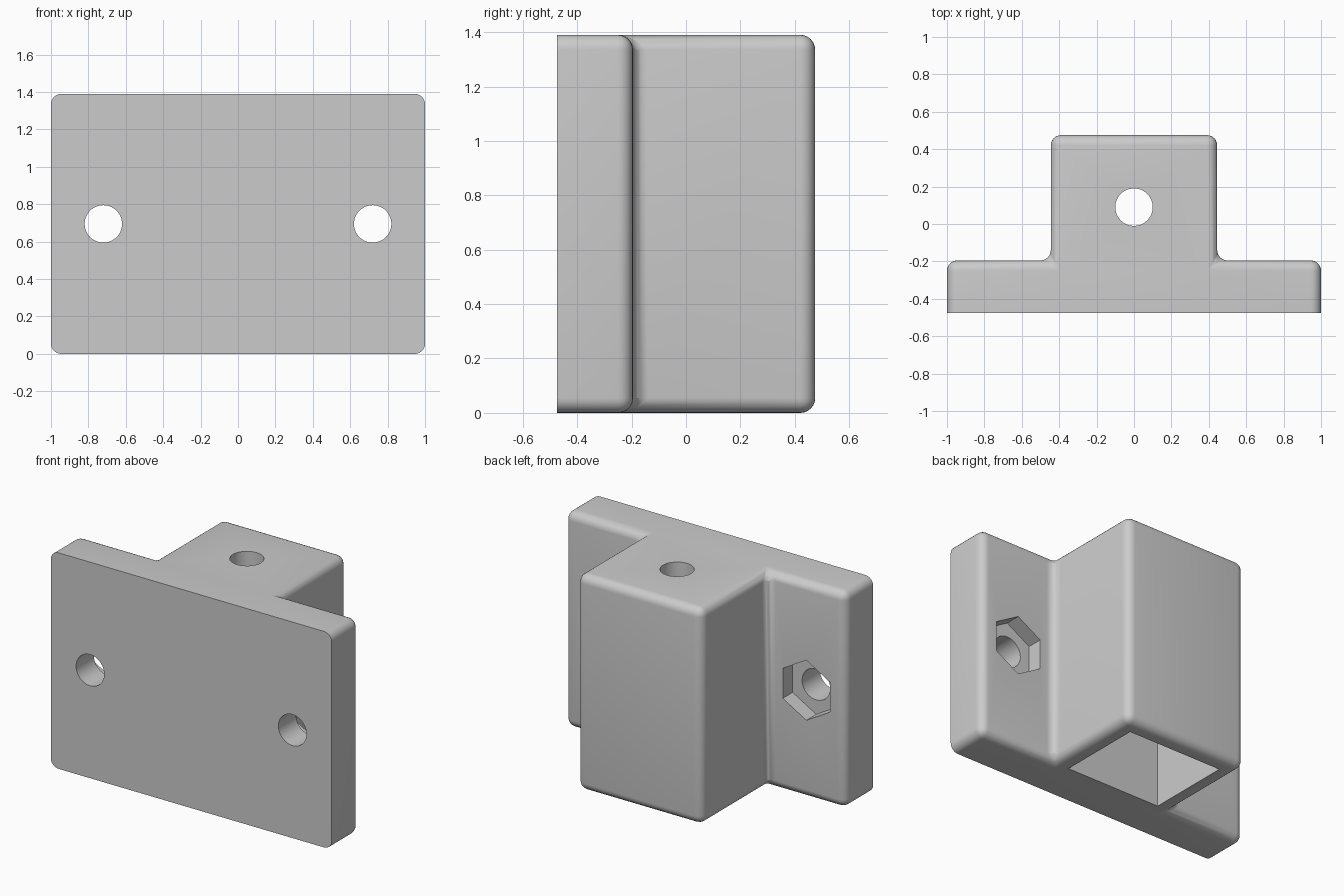
import bpy
import bmesh
import math
from mathutils import Matrix

cube = bpy.data.objects.get("Cube")
if cube:
    bpy.data.objects.remove(cube, do_unlink=True)

HEIGHT = 1.39
FRONT, STEP, BACK = -0.475, -0.195, 0.475
BLOCK_HALF = 0.445
ROUND = 0.055
HOLE_Y, SCREW_X, SCREW_Z = 0.09, 0.72, 0.695

grey = bpy.data.materials.new("plain grey")
grey.use_nodes = True
grey.diffuse_color = (0.6, 0.6, 0.6, 1)
grey.node_tree.nodes["Principled BSDF"].inputs["Base Color"].default_value = (0.6, 0.6, 0.6, 1)


def add_object(name, bm):
    bmesh.ops.recalc_face_normals(bm, faces=bm.faces)
    mesh = bpy.data.meshes.new(name)
    bm.to_mesh(mesh)
    bm.free()
    mesh.materials.append(grey)
    obj = bpy.data.objects.new(name, mesh)
    bpy.context.collection.objects.link(obj)
    return obj


def prism(name, sides, radius, depth, matrix):
    bm = bmesh.new()
    bmesh.ops.create_cone(bm, cap_ends=True, segments=sides, radius1=radius,
                          radius2=radius, depth=depth, matrix=matrix)
    return add_object(name, bm)


# T-shaped bracket: mounting plate and socket block in one extruded profile
half = [(1, FRONT), (1, STEP), (BLOCK_HALF, STEP), (BLOCK_HALF, BACK)]
profile = half + [(-x, y) for x, y in reversed(half)]
bm = bmesh.new()
base = bm.faces.new([bm.verts.new((x, y, 0)) for x, y in profile])
top = bmesh.ops.extrude_face_region(bm, geom=[base], use_keep_orig=True)["geom"]
for v in top:
    if isinstance(v, bmesh.types.BMVert):
        v.co.z = HEIGHT
bmesh.ops.recalc_face_normals(bm, faces=bm.faces)

# Round every edge except the outline of the flat front
edges = [e for e in bm.edges if any(v.co.y > FRONT + 0.01 for v in e.verts)]
bmesh.ops.bevel(bm, geom=edges, offset=ROUND, offset_type='OFFSET', segments=6,
                profile=0.5, affect='EDGES', clamp_overlap=True)
bracket = add_object("mounting_bracket", bm)

# Cutters: socket open at the bottom, top hole, screw holes with nut recesses
bm = bmesh.new()
bmesh.ops.create_cube(bm, size=1, matrix=Matrix.Translation((0, HOLE_Y, HEIGHT / 2 - 0.11 - 0.1))
                      @ Matrix.Diagonal((0.68, 0.56, HEIGHT + 0.2, 1)))
cutters = [add_object("socket_cutter", bm)]
cutters.append(prism("top_hole_cutter", 48, 0.1, 0.6, Matrix.Translation((0, HOLE_Y, HEIGHT))))
along_y = Matrix.Rotation(math.pi / 2, 4, 'X')
for side, x in (("left", SCREW_X), ("right", -SCREW_X)):
    cutters.append(prism(side + "_screw_cutter", 48, 0.1, 1,
                         Matrix.Translation((x, FRONT, SCREW_Z)) @ along_y))
    cutters.append(prism(side + "_nut_cutter", 6, 0.193, 0.2,
                         Matrix.Translation((x, STEP, SCREW_Z)) @ along_y))

bpy.ops.object.select_all(action='DESELECT')
bpy.context.view_layer.objects.active = bracket
bracket.select_set(True)
for cutter in cutters:
    cutter.hide_render = True
    mod = bracket.modifiers.new(cutter.name, 'BOOLEAN')
    mod.operation = 'DIFFERENCE'
    mod.solver = 'EXACT'
    mod.object = cutter
    bpy.ops.object.modifier_apply(modifier=mod.name)
    bpy.data.objects.remove(cutter, do_unlink=True)

bpy.ops.object.shade_smooth_by_angle(angle=math.radians(30))
